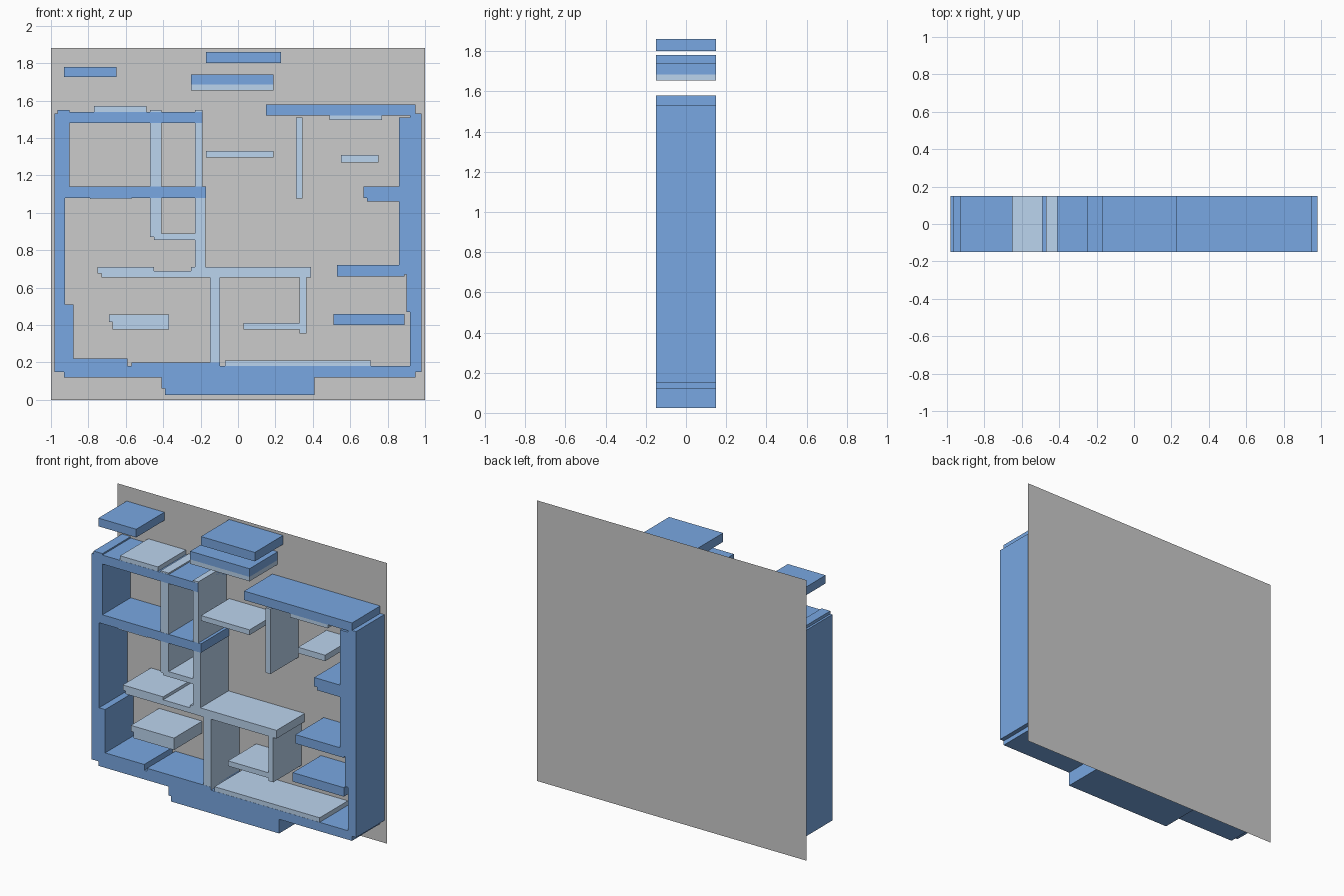
import bpy

if "Cube" in bpy.data.objects:
    bpy.data.objects.remove(bpy.data.objects["Cube"])

FRONT, BACK = -0.15, 0.15


def material(name, rgb):
    m = bpy.data.materials.new(name)
    m.diffuse_color = (*rgb, 1)
    m.use_nodes = True
    m.node_tree.nodes["Principled BSDF"].inputs["Base Color"].default_value = m.diffuse_color
    return m


DARK = material("dark_blue", (0.19, 0.39, 0.76))
LIGHT = material("light_blue", (0.5, 0.66, 0.86))


def block(name, x0, x1, z0, z1, mat, inset=0.0):
    """Box spanning the full depth in y; inset keeps overlapping fronts apart."""
    y0, y1 = FRONT + inset, BACK - 0.001
    bpy.ops.mesh.primitive_cube_add(size=1, location=((x0 + x1) / 2, (y0 + y1) / 2, (z0 + z1) / 2))
    o = bpy.context.object
    o.name = name
    o.scale = (x1 - x0, y1 - y0, z1 - z0)
    o.data.materials.append(mat)


# Back panel: a single upright sheet
bpy.ops.mesh.primitive_plane_add(size=1, location=(0, BACK, 0.94), rotation=(1.570796, 0, 0))
panel = bpy.context.object
panel.name = "back_panel"
panel.scale = (2, 1.88, 1)

# Dark blocks: outer walls, base and solid platforms (x0, x1, z0, z1)
dark = {
    "left_wall": (-0.98, -0.925, 0.15, 1.53),
    "left_wall_upper": (-0.965, -0.90, 1.08, 1.55),
    "left_wall_lower": (-0.965, -0.88, 0.15, 0.51),
    "upper_left_floor": (-0.96, -0.19, 1.48, 1.54),
    "middle_left_floor": (-0.96, -0.17, 1.08, 1.14),
    "base_beam": (-0.93, 0.95, 0.12, 0.18),
    "base_left_step": (-0.93, -0.59, 0.14, 0.22),
    "base_middle_step": (-0.57, -0.095, 0.14, 0.20),
    "base_pit": (-0.39, 0.41, 0.025, 0.13),
    "base_pit_edge": (-0.41, 0.40, 0.06, 0.13),
    "right_wall": (0.92, 0.98, 0.15, 1.53),
    "right_wall_lower": (0.90, 0.95, 0.47, 0.70),
    "right_wall_upper": (0.86, 0.95, 0.67, 1.51),
    "upper_right_floor": (0.15, 0.95, 1.52, 1.58),
    "right_ledge_high": (0.67, 0.90, 1.08, 1.14),
    "right_ledge_high_under": (0.69, 0.90, 1.06, 1.10),
    "right_ledge_middle": (0.53, 0.89, 0.66, 0.72),
    "right_ledge_low": (0.51, 0.89, 0.40, 0.46),
    "floating_platform_left": (-0.93, -0.65, 1.725, 1.78),
    "floating_platform_top": (-0.17, 0.23, 1.80, 1.86),
    "floating_platform_middle": (-0.25, 0.19, 1.685, 1.74),
}

# Light blocks: inner partitions and thin platforms
light = {
    "floating_platform_underside": (-0.25, 0.19, 1.655, 1.685),
    "upper_left_slab": (-0.77, -0.49, 1.50, 1.57),
    "left_partition": (-0.47, -0.41, 0.87, 1.55),
    "left_partition_foot": (-0.45, -0.20, 0.855, 0.89),
    "centre_partition_upper": (-0.23, -0.19, 1.08, 1.55),
    "centre_partition_lower": (-0.23, -0.175, 0.68, 1.10),
    "centre_floor": (-0.73, 0.39, 0.655, 0.69),
    "centre_floor_left": (-0.75, -0.45, 0.675, 0.71),
    "centre_floor_right": (-0.25, 0.39, 0.66, 0.71),
    "lower_partition": (-0.15, -0.095, 0.06, 0.66),
    "lower_right_partition": (0.33, 0.365, 0.355, 0.67),
    "lower_right_shelf": (0.03, 0.34, 0.375, 0.41),
    "lower_left_shelf": (-0.69, -0.37, 0.415, 0.455),
    "lower_left_shelf_under": (-0.67, -0.37, 0.375, 0.42),
    "base_right_slab": (-0.07, 0.71, 0.15, 0.21),
    "hanging_partition": (0.31, 0.345, 1.075, 1.51),
    "centre_shelf": (-0.17, 0.19, 1.295, 1.33),
    "right_shelf": (0.55, 0.75, 1.27, 1.31),
    "upper_right_slab": (0.49, 0.77, 1.495, 1.54),
    "middle_left_slab": (-0.79, -0.57, 1.075, 1.11),
}

for name, box in dark.items():
    block(name, *box, DARK)
for name, box in light.items():
    block(name, *box, LIGHT, inset=0.001)
